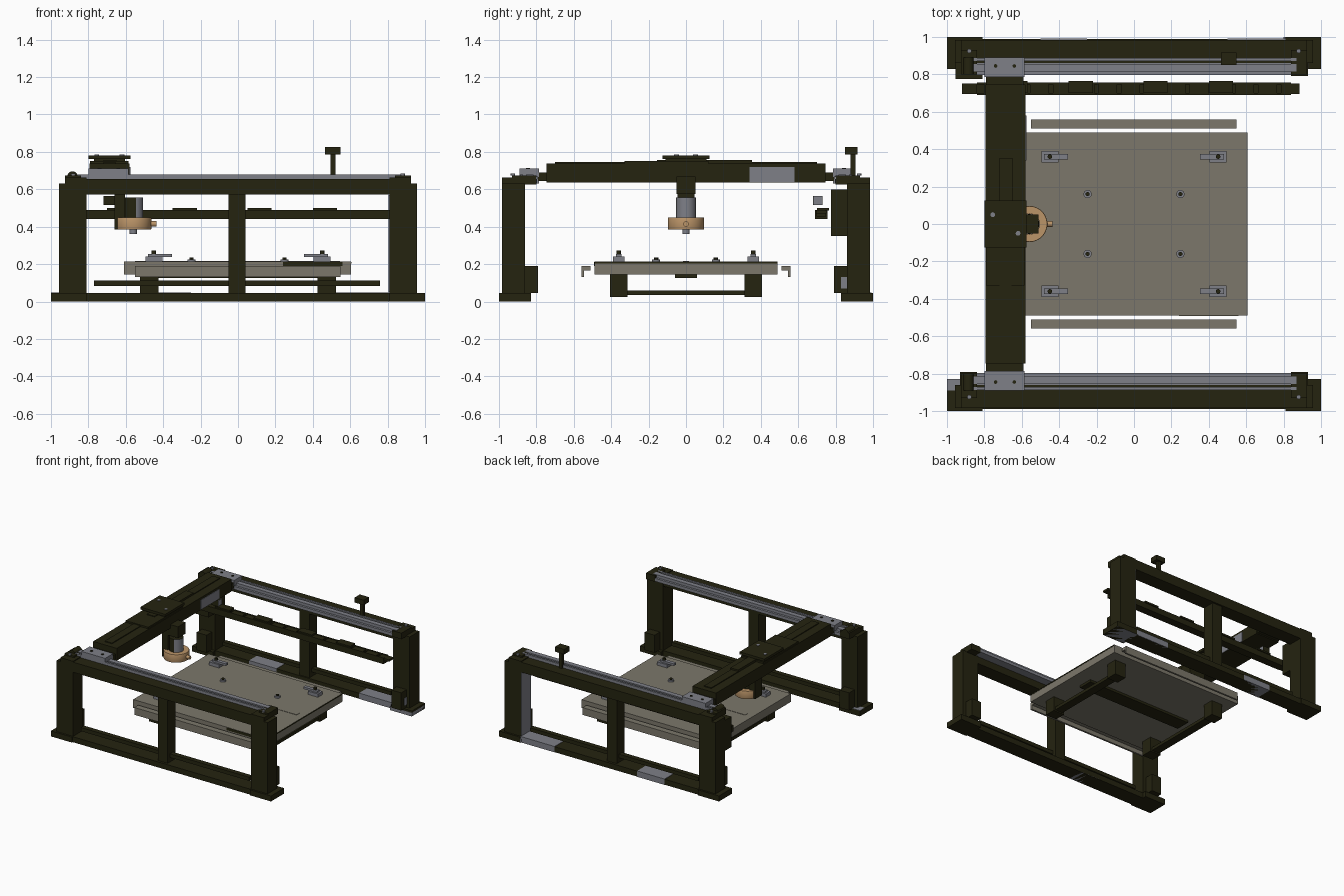
import bpy, bmesh, math

def mat(name, r, g, b):
    m = bpy.data.materials.new(name)
    m.diffuse_color = (r, g, b, 1)
    return m

DARK = mat("dark olive paint", 0.018, 0.017, 0.005)
GREY = mat("bare steel", 0.21, 0.215, 0.245)
TAUPE = mat("taupe table", 0.20, 0.185, 0.145)
TAN = mat("tan brush ring", 0.50, 0.30, 0.14)

def finish(name, bm, *mats):
    me = bpy.data.meshes.new(name)
    bm.to_mesh(me)
    bm.free()
    ob = bpy.data.objects.new(name, me)
    bpy.context.collection.objects.link(ob)
    for m in mats:
        me.materials.append(m)
    return ob

def box(name, x0, x1, y0, y1, z0, z1, m=DARK):
    bm = bmesh.new()
    bmesh.ops.create_cube(bm, size=1)
    for v in bm.verts:
        v.co = ((x0 + x1) / 2 + v.co.x * (x1 - x0),
                (y0 + y1) / 2 + v.co.y * (y1 - y0),
                (z0 + z1) / 2 + v.co.z * (z1 - z0))
    return finish(name, bm, m)

def cyl(name, x, y, z0, z1, r, m=GREY, n=24):
    bm = bmesh.new()
    bmesh.ops.create_cone(bm, cap_ends=True, segments=n, radius1=r, radius2=r, depth=z1 - z0)
    bmesh.ops.translate(bm, verts=bm.verts, vec=(x, y, (z0 + z1) / 2))
    ob = finish(name, bm, m)
    if n > 8:
        smooth(ob)
    return ob

def smooth(ob):
    bpy.ops.object.select_all(action='DESELECT')
    ob.select_set(True)
    bpy.context.view_layer.objects.active = ob
    bpy.ops.object.shade_smooth_by_angle(angle=math.radians(40))

def lathe(name, x, pts, m, n=32):
    # closed ring profile of (radius, z) turned about a vertical axis
    bm = bmesh.new()
    rings = [[bm.verts.new((x + r * math.cos(2 * math.pi * i / n), r * math.sin(2 * math.pi * i / n), z))
              for i in range(n)] for r, z in pts]
    for a, b in zip(rings, rings[1:] + rings[:1]):
        for i in range(n):
            j = (i + 1) % n
            bm.faces.new((a[i], a[j], b[j], b[i]))
    bmesh.ops.recalc_face_normals(bm, faces=bm.faces)
    ob = finish(name, bm, m)
    smooth(ob)
    return ob

# Two side frames, mirrored in y
for s, side in ((-1, "front"), (1, "back")):
    def fb(name, x0, x1, y0, y1, z0, z1, m=DARK):
        a, b = sorted((s * y0, s * y1))
        return box(side + "_" + name, x0, x1, a, b, z0, z1, m)

    fb("base_beam", -0.82, 0.82, 0.86, 0.99, 0.0, 0.045)
    fb("lower_tie_bar", -0.77, 0.76, 0.90, 0.94, 0.082, 0.112)
    fb("centre_post", -0.05, 0.04, 0.87, 0.97, 0.045, 0.575)
    fb("top_beam", -0.82, 0.82, 0.865, 0.985, 0.572, 0.655)
    # columns, feet and end blocks
    for e in (-1, 1):
        def eb(name, x0, x1, *r):
            a, b = sorted((e * x0, e * x1))
            fb(name, a, b, *r)
        eb("end_plate", 0.81, 1.0, 0.83, 1.0, 0.0, 0.045)
        eb("column", 0.81, 0.958, 0.86, 0.985, 0.045, 0.63)
        eb("beam_cap", 0.81, 0.925, 0.865, 0.985, 0.63, 0.662)
        eb("foot_block", 0.84, 0.93, 0.79, 0.86, 0.045, 0.19)
        eb("rail_end_block", 0.84, 0.925, 0.80, 0.93, 0.625, 0.675)
        cyl(side + "_cap_bolt", e * 0.88, s * 0.925, 0.675, 0.685, 0.012, GREY, 12)
    # linear rail and drive screw
    fb("rail_bed", -0.84, 0.84, 0.797, 0.888, 0.63, 0.655, GREY)
    fb("rail_outer_lip", -0.87, 0.87, 0.872, 0.888, 0.655, 0.678, GREY)
    fb("rail_strip", -0.87, 0.87, 0.815, 0.855, 0.655, 0.678, GREY)
    fb("rail_groove", -0.84, 0.84, 0.86, 0.868, 0.655, 0.66, DARK)
    motor = cyl(side + "_drive_motor", 0, 0, -0.045, 0.045, 0.028, DARK)
    motor.rotation_euler.x = math.pi / 2
    motor.location = (-0.885, s * 0.845, 0.668)
    # carriage with bolts
    fb("carriage", -0.80, -0.585, 0.785, 0.89, 0.665, 0.71, GREY)
    fb("carriage_skirt", -0.79, -0.595, 0.785, 0.797, 0.632, 0.67, GREY)
    fb("gantry_seat", -0.79, -0.59, 0.735, 0.79, 0.645, 0.69)
    for x in (-0.74, -0.64):
        cyl(side + "_carriage_bolt", x, s * 0.845, 0.71, 0.715, 0.01, DARK, 8)

# Bare steel patches on the frames
box("back_base_patch", -0.5, -0.25, 0.857, 0.993, 0.0, 0.048, GREY)
box("back_base_end_patch", 0.5, 0.81, 0.857, 0.993, 0.0, 0.048, GREY)
box("back_end_patch", 0.80, 1.0, 0.828, 1.0, 0.0, 0.03, GREY)
box("back_column_patch", 0.805, 0.811, 0.862, 0.983, 0.05, 0.57, GREY)
box("back_foot_patch", 0.928, 0.933, 0.83, 0.86, 0.07, 0.13, GREY)
box("front_end_patch", -1.0, -0.93, -0.89, -0.83, 0.04, 0.048, GREY)
box("front_bottom_patch", -0.38, -0.2, -0.99, -0.86, 0.0, 0.004, GREY)

# Control box and sensor lamp on the back frame
box("control_box", -0.955, -0.81, 0.775, 0.862, 0.35, 0.60)
box("lamp_stem", 0.495, 0.522, 0.88, 0.905, 0.65, 0.79)
box("lamp_head", 0.465, 0.548, 0.85, 0.917, 0.785, 0.826)

# Cable tray with links
box("tray_floor", -0.84, 0.84, 0.69, 0.755, 0.44, 0.455)
for y in (0.69, 0.747):
    box("tray_wall", -0.84, 0.84, y, y + 0.01, 0.44, 0.49)
box("tray_end", -0.92, -0.84, 0.695, 0.75, 0.44, 0.49)
for i in range(14):
    x = -0.8 + i * 0.122
    box("tray_link", x, x + 0.10, 0.695, 0.752, 0.47, 0.486)
for x in (-0.70, -0.35, 0.05, 0.4):
    box("tray_clip", x, x + 0.13, 0.70, 0.765, 0.486, 0.5)
box("cable_bracket", -0.72, -0.66, 0.68, 0.73, 0.515, 0.565)
box("cable_bracket_side", -0.66, -0.657, 0.682, 0.728, 0.517, 0.563, GREY)

# Gantry beam across the frames
box("gantry_beam", -0.795, -0.58, -0.745, 0.745, 0.637, 0.738)
box("gantry_rail", -0.72, -0.655, -0.70, 0.70, 0.738, 0.745)
box("gantry_cover", -0.79, -0.585, -0.33, 0.12, 0.738, 0.752)
box("gantry_slide", -0.72, -0.65, -0.155, 0.352, 0.745, 0.758)
box("gantry_carriage_neck", -0.77, -0.605, -0.11, 0.11, 0.75, 0.768)
box("gantry_carriage_plate", -0.80, -0.575, -0.125, 0.125, 0.762, 0.782)
box("gantry_steel_patch", -0.582, -0.576, 0.34, 0.58, 0.64, 0.72, GREY)
for x, y in ((-0.755, 0.05), (-0.62, -0.05)):
    cyl("plate_bolt", x, y, 0.782, 0.786, 0.013, GREY, 12)

# Spindle head hanging below the gantry
SX = -0.56
box("head_mount", -0.65, -0.51, -0.05, 0.05, 0.575, 0.668)
box("head_arm", -0.66, -0.605, -0.045, 0.045, 0.385, 0.58)
sp = cyl("spindle_body", SX, 0, 0.44, 0.555, 0.053, DARK)
sp.data.materials.append(GREY)
for p in sp.data.polygons:
    if p.normal.x > 0.15:
        p.material_index = 1
lathe("brush_ring", SX, [(0.055, 0.385), (0.095, 0.385), (0.097, 0.39), (0.097, 0.445), (0.095, 0.45), (0.055, 0.45)], TAN)
cyl("spindle_nose", SX, 0, 0.385, 0.442, 0.05, DARK)
cyl("spindle_tip", SX, 0, 0.36, 0.39, 0.02, GREY, 16)
port = cyl("ring_port", 0, 0, -0.02, 0.02, 0.015, TAN, 12)
port.rotation_euler.y = math.pi / 2
port.location = (-0.455, 0, 0.415)

# Work table
box("table_top", -0.61, 0.605, -0.49, 0.49, 0.145, 0.213, TAUPE)
box("table_slot_strip", -0.55, 0.545, -0.017, 0.017, 0.21, 0.2155, TAUPE)
box("table_front_patch", 0.24, 0.56, -0.493, -0.489, 0.19, 0.211, DARK)
box("table_end_patch", 0.604, 0.607, -0.488, 0.488, 0.203, 0.212, DARK)
box("table_spine", -0.48, 0.48, -0.06, 0.06, 0.125, 0.146)
for s in (-1, 1):
    # angle rails beside the table
    for n, a, b, z0, z1 in (("flange", 0.51, 0.56, 0.165, 0.19), ("web", 0.545, 0.56, 0.13, 0.17)):
        y0, y1 = sorted((s * a, s * b))
        box("side_rail_" + n, -0.55, 0.547, y0, y1, z0, z1, TAUPE)
    # cross bars
    box("leg_cross_bar", s * 0.475 - 0.035, s * 0.475 + 0.035, -0.33, 0.33, 0.035, 0.06)
    for e in (-1, 1):
        x, y = e * 0.475, s * 0.36
        box("table_leg", x - 0.05, x + 0.05, y - 0.046, y + 0.046, 0.025, 0.146)
        # clamps
        cx = e * 0.45
        box("clamp_block", cx - 0.045, cx + 0.045, y - 0.03, y + 0.03, 0.213, 0.24, GREY)
        a, b = sorted((e * 0.48, e * 0.352))
        box("clamp_arm", a, b, y - 0.015, y + 0.015, 0.238, 0.255, GREY)
        cyl("clamp_stud", cx, y, 0.25, 0.273, 0.012, DARK, 12)
        # locating bolts
        cyl("table_washer", e * 0.248, s * 0.16, 0.213, 0.226, 0.022, GREY, 16)
        cyl("table_bolt", e * 0.248, s * 0.16, 0.226, 0.236, 0.012, DARK, 6)
